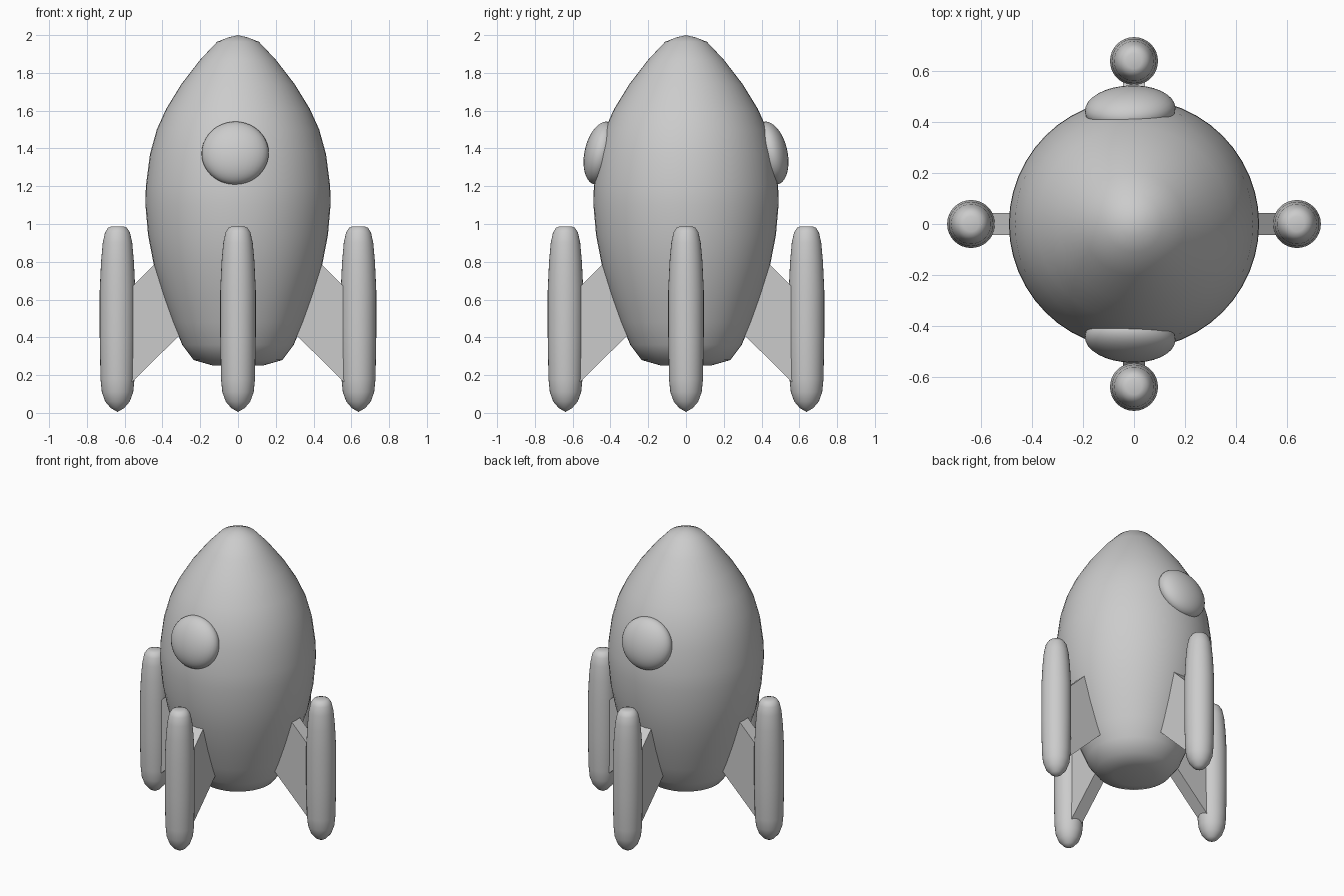
import bpy, bmesh, math
from mathutils import Matrix, Vector

cube = bpy.data.objects.get("Cube")
if cube:
    bpy.data.objects.remove(cube, do_unlink=True)

grey = bpy.data.materials.new("plain_grey")
grey.use_nodes = True
grey.diffuse_color = (0.6, 0.6, 0.6, 1)
grey.node_tree.nodes["Principled BSDF"].inputs["Base Color"].default_value = (0.6, 0.6, 0.6, 1)


def finish(name, bm, smooth=True):
    bmesh.ops.recalc_face_normals(bm, faces=bm.faces)
    for f in bm.faces:
        f.smooth = smooth
    mesh = bpy.data.meshes.new(name)
    bm.to_mesh(mesh)
    bm.free()
    mesh.materials.append(grey)
    obj = bpy.data.objects.new(name, mesh)
    bpy.context.collection.objects.link(obj)
    return obj


def lathe(name, profile, steps, centre=(0, 0)):
    """Revolve (radius, height) points around a vertical axis."""
    bm = bmesh.new()
    verts = [bm.verts.new((r, 0, z)) for r, z in profile]
    edges = [bm.edges.new(pair) for pair in zip(verts, verts[1:])]
    bmesh.ops.spin(bm, geom=verts + edges, cent=(0, 0, 0), axis=(0, 0, 1),
                   angle=math.tau, steps=steps, use_duplicate=False)
    bmesh.ops.remove_doubles(bm, verts=bm.verts, dist=0.0005)
    bmesh.ops.translate(bm, verts=bm.verts, vec=(*centre, 0))
    return finish(name, bm)


# Egg-shaped hull
hull = [(0, 0.25), (0.13, 0.25), (0.235, 0.28), (0.295, 0.36), (0.345, 0.48),
        (0.395, 0.62), (0.445, 0.78), (0.476, 0.94), (0.49, 1.1), (0.488, 1.2),
        (0.466, 1.37), (0.43, 1.5), (0.38, 1.61), (0.3, 1.74), (0.2, 1.87),
        (0.11, 1.965), (0.05, 1.988), (0, 2.0)]
lathe("hull", hull, 48)

# Bulging portholes on the front and back
for name, side in (("front_porthole", 1), ("back_porthole", -1)):
    bm = bmesh.new()
    bmesh.ops.create_uvsphere(bm, u_segments=32, v_segments=20, radius=1)
    place = (Matrix.Diagonal((1, side, 1, 1))
             @ Matrix.Translation((-0.015, -0.4475, 1.375))
             @ Matrix.Rotation(math.radians(-2.5), 4, "Z")
             @ Matrix.Rotation(-0.22, 4, "X")
             @ Matrix.Diagonal((0.178, 0.09, 0.17, 1)))
    bmesh.ops.transform(bm, matrix=place, verts=bm.verts)
    finish(name, bm)

# Four boosters, each held by a slanted fin
booster = [(0, 0.005), (0.035, 0.025), (0.065, 0.06), (0.083, 0.11), (0.09, 0.18),
           (0.094, 0.4), (0.094, 0.65), (0.087, 0.8), (0.078, 0.9),
           (0.066, 0.955), (0.05, 0.98), (0.03, 0.988), (0, 0.988)]
fin = [(0.25, 0.47), (0.6, 0.125), (0.6, 0.63), (0.3, 0.93)]
for i, side in enumerate(("left", "back", "right", "front")):
    turn = Matrix.Rotation(i * math.pi / 2, 4, "Z")
    spot = turn @ Vector((0.638, 0, 0))
    lathe(side + "_booster", booster, 32, spot.xy)

    bm = bmesh.new()
    face = bm.faces.new([bm.verts.new((x, -0.043, z)) for x, z in fin])
    grown = bmesh.ops.extrude_face_region(bm, geom=[face])["geom"]
    bmesh.ops.translate(bm, vec=(0, 0.086, 0),
                        verts=[v for v in grown if isinstance(v, bmesh.types.BMVert)])
    bmesh.ops.transform(bm, matrix=turn, verts=bm.verts)
    finish(side + "_fin", bm, smooth=False)
